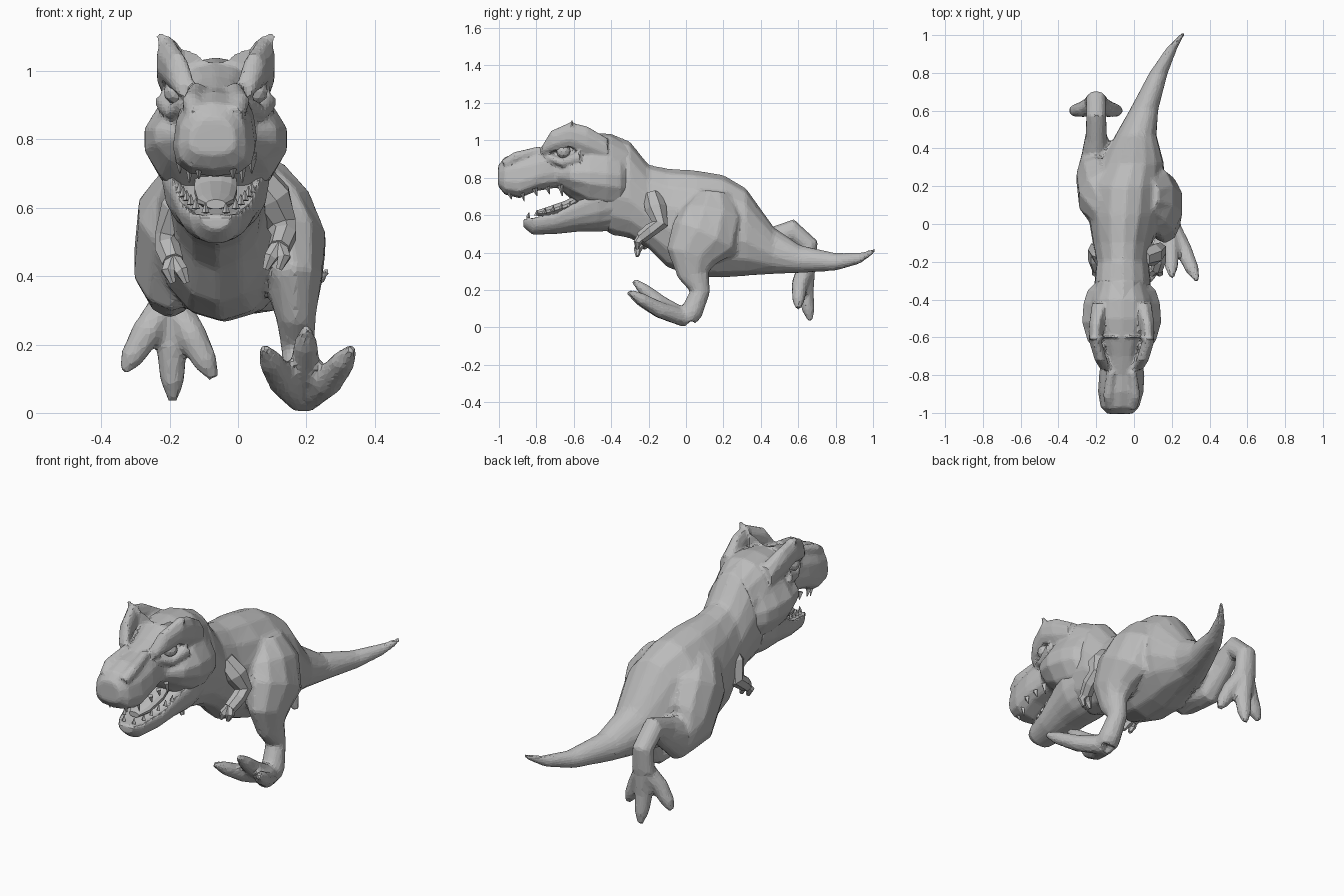
import bpy, bmesh, math
from mathutils import Vector, Matrix

default_cube = bpy.data.objects.get("Cube")
if default_cube:
    bpy.data.objects.remove(default_cube, do_unlink=True)

HEAD_X = -.065
X_AXIS, Y_AXIS = Vector((1, 0, 0)), Vector((0, 1, 0))


def make_material(name, value):
    material = bpy.data.materials.new(name)
    material.use_nodes = True
    colour = (value, value, value, 1)
    material.diffuse_color = colour
    material.node_tree.nodes["Principled BSDF"].inputs["Base Color"].default_value = colour
    return material


skin = make_material("grey skin", .5)


def loft(mesh, stations, sides=12, power=2, axis=None, trough=0, taper=0):
    """Skin rings given as x, y, z, half width, half height along a path."""
    centres = [Vector(station[:3]) for station in stations]
    rings = []
    for index, station in enumerate(stations):
        before, after = max(index - 1, 0), min(index + 1, len(stations) - 1)
        along = axis or (centres[after] - centres[before]).normalized()
        side = (X_AXIS - along * X_AXIS.dot(along)).normalized()
        up = side.cross(along)
        ring = []
        for step in range(sides):
            angle = math.tau * (step + .5) / sides
            across, rise = math.cos(angle), math.sin(angle)
            width = math.copysign(abs(across) ** (2 / power), across) * station[3]
            height = math.copysign(abs(rise) ** (2 / power), rise) * station[4]
            width *= 1 - taper * rise
            if rise > .8:
                height -= trough * station[4]
            ring.append(mesh.verts.new(centres[index] + side * width + up * height))
        rings.append(ring)
    for first, second in zip(rings, rings[1:]):
        for step in range(sides):
            following = (step + 1) % sides
            mesh.faces.new((first[step], first[following], second[following], second[step]))
    mesh.faces.new(rings[0])
    mesh.faces.new(rings[-1])


def tooth(mesh, base, direction, radius):
    """A four sided tooth."""
    direction = Vector(direction)
    matrix = (Matrix.Translation(Vector(base) + direction / 2)
              @ direction.to_track_quat('Z', 'Y').to_matrix().to_4x4())
    bmesh.ops.create_cone(mesh, cap_ends=True, segments=4, radius1=radius,
                          radius2=radius * .15, depth=direction.length, matrix=matrix)


def finish(mesh, name, voxel=None, ratio=1):
    """Make the object; fused parts are blended and cut back to facets."""
    bmesh.ops.recalc_face_normals(mesh, faces=mesh.faces)
    data = bpy.data.meshes.new(name)
    mesh.to_mesh(data)
    mesh.free()
    data.materials.append(skin)
    part = bpy.data.objects.new(name, data)
    bpy.context.scene.collection.objects.link(part)
    if voxel:
        remesh = part.modifiers.new("fuse", 'REMESH')
        remesh.mode = 'VOXEL'
        remesh.voxel_size = voxel
        smooth = part.modifiers.new("soften", 'SMOOTH')
        smooth.factor, smooth.iterations = .5, 3
        decimate = part.modifiers.new("facets", 'DECIMATE')
        decimate.ratio = ratio


def add_foot(mesh, ball, tips, sag):
    """Three thick toes that spread from the ball of the foot."""
    ball = Vector(ball)
    for tip in tips:
        tip = Vector(tip)
        knuckle = ball.lerp(tip, .5) + Vector(sag)
        nail = ball.lerp(tip, .82) + Vector(sag) * .5
        loft(mesh, [(*ball, .05, .05), (*knuckle, .047, .045),
                    (*nail, .037, .035), (*tip, .015, .015)], sides=8)


# Neck, torso and swinging tail
body = bmesh.new()
loft(body, [
    (-.06, -.5, .79, .12, .22), (-.06, -.4, .765, .15, .27),
    (-.06, -.3, .735, .15, .26), (-.06, -.2, .645, .14, .225),
    (-.06, -.1, .585, .16, .265), (-.05, .05, .555, .195, .285),
    (-.04, .2, .54, .2, .275), (-.01, .32, .51, .17, .235),
    (.01, .47, .41, .11, .125), (.055, .61, .365, .075, .075),
    (.13, .8, .35, .05, .047), (.2, .93, .37, .03, .03),
    (.26, 1.01, .41, .013, .013)], sides=14, axis=Y_AXIS, taper=.08)

# Left leg, stepping forward with raised toes
loft(body, [
    (.06, .15, .7, .08, .1), (.11, .14, .6, .11, .17),
    (.145, .1, .48, .12, .19), (.165, .03, .38, .085, .14),
    (.17, .04, .28, .06, .085), (.175, .075, .19, .05, .055),
    (.19, .03, .08, .06, .06), (.19, .01, .045, .06, .05)], sides=10)
add_foot(body, (.19, .005, .045),
         [(.335, -.3, .19), (.2, -.28, .25), (.075, -.31, .19)], (0, .01, -.025))

# Right leg, kicked out behind with hanging toes
loft(body, [
    (-.12, .06, .68, .1, .11), (-.17, .14, .57, .13, .17),
    (-.195, .25, .43, .115, .165), (-.2, .37, .39, .08, .115),
    (-.2, .47, .46, .058, .08), (-.2, .57, .515, .055, .065),
    (-.2, .655, .44, .055, .055), (-.2, .65, .32, .065, .045)], sides=10)
add_foot(body, (-.2, .645, .33),
         [(-.335, .6, .12), (-.19, .665, .035), (-.07, .6, .1)], (0, -.015, .01))
finish(body, "body", .012, .16)

# Small folded arms with two fingers
for name, sign, drop in (("left_arm", 1, 0), ("right_arm", -1, .04)):
    arm = bmesh.new()
    middle = -.035

    def joint(out, y, z, radius):
        return (middle + sign * out, y, z - drop, radius, radius)

    loft(arm, [joint(.08, -.18, .7, .05), joint(.135, -.16, .63, .06),
               joint(.165, -.14, .55, .045), joint(.17, -.19, .52, .038),
               joint(.155, -.24, .48, .033)], sides=7)
    for spread in (-.02, .02):
        loft(arm, [joint(.155, -.235, .49, .024),
                   joint(.15 + spread, -.26, .455, .021),
                   joint(.135 + spread, -.26, .42, .01)], sides=6)
    finish(arm, name)

# Skull with jaw muscles, horned brows and nasal ridges
head = bmesh.new()
loft(head, [
    (-.075, -1.005, .81, .065, .055), (-.075, -.97, .81, .1, .1),
    (-.07, -.89, .815, .118, .125), (HEAD_X, -.8, .84, .118, .112),
    (HEAD_X, -.7, .865, .105, .12), (HEAD_X, -.6, .885, .14, .14),
    (HEAD_X, -.5, .87, .165, .17), (HEAD_X, -.4, .845, .165, .19),
    (HEAD_X, -.3, .81, .13, .17)], sides=14, power=2.6, axis=Y_AXIS, taper=.2)
# Flared cheeks
loft(head, [
    (HEAD_X, -.69, .81, .11, .06), (HEAD_X, -.62, .81, .185, .12),
    (HEAD_X, -.52, .8, .215, .19), (HEAD_X, -.42, .79, .208, .2),
    (HEAD_X, -.35, .78, .185, .19), (HEAD_X, -.3, .77, .13, .17)],
     sides=14, power=1.7, axis=Y_AXIS)
for sign in (-1, 1):
    def mirrored(out, *rest):
        return (HEAD_X + sign * out, *rest)

    # Brow crest rising to a horn
    loft(head, [mirrored(.085, -.77, .945, .03, .025), mirrored(.11, -.72, .995, .035, .06),
                mirrored(.14, -.62, 1.03, .035, .07), mirrored(.135, -.53, 1, .04, .08),
                mirrored(.11, -.42, .95, .05, .065)], sides=8, axis=Y_AXIS)
    loft(head, [mirrored(.05, -.6, 1, .05, .04), mirrored(.11, -.6, 1.04, .05, .035),
                mirrored(.16, -.61, 1.1, .02, .015)], sides=6, axis=Y_AXIS)
    loft(head, [mirrored(.055, -.97, .87, .03, .03), mirrored(.07, -.91, .91, .03, .03),
                mirrored(.055, -.78, .945, .025, .025)], sides=8)
    # Lower eyelid and cheek bone
    loft(head, [mirrored(.09, -.74, .91, .02, .02), mirrored(.125, -.66, .88, .025, .025),
                mirrored(.15, -.56, .91, .03, .035)], sides=8)
finish(head, "head", .01, .2)

# Scooped lower jaw
jaw = bmesh.new()
loft(jaw, [
    (HEAD_X, -.87, .565, .045, .03), (HEAD_X, -.82, .555, .075, .06),
    (HEAD_X, -.7, .57, .105, .072), (HEAD_X, -.58, .615, .13, .105),
    (HEAD_X, -.47, .65, .155, .14), (HEAD_X, -.37, .68, .145, .165)],
     sides=16, power=2.4, axis=Y_AXIS, trough=.5, taper=-.2)
finish(jaw, "lower_jaw", .01, .25)

# Tongue resting in the jaw
tongue = bmesh.new()
loft(tongue, [(HEAD_X, -.8, .61, .03, .014), (HEAD_X, -.74, .62, .055, .025),
              (HEAD_X, -.64, .65, .065, .03), (HEAD_X, -.54, .71, .06, .035)], axis=Y_AXIS)
finish(tongue, "tongue")

# Teeth along both lips
upper_teeth, lower_teeth = bmesh.new(), bmesh.new()
for sign in (-1, 1):
    for index in range(6):
        back = index / 5
        lip = HEAD_X + sign * (.05 + .055 * min(1, index / 2))
        length = .06 if index % 3 == 1 else .04
        tooth(upper_teeth, (lip, -.945 + .34 * back, .725 + .045 * back),
              (0, .012, -length), .015)
        lip = HEAD_X + sign * (.03 + .075 * back ** .6)
        tooth(lower_teeth, (lip, -.845 + .22 * back, .585 + .06 * back),
              (0, .005, .03), .012)
finish(upper_teeth, "upper_teeth")
finish(lower_teeth, "lower_teeth")

# Eyes under the brows
for name, sign in (("left_eye", 1), ("right_eye", -1)):
    eye = bmesh.new()
    place = Matrix.Translation((HEAD_X + sign * .115, -.655, .94))
    bmesh.ops.create_icosphere(eye, subdivisions=2, radius=.038, matrix=place)
    finish(eye, name)
